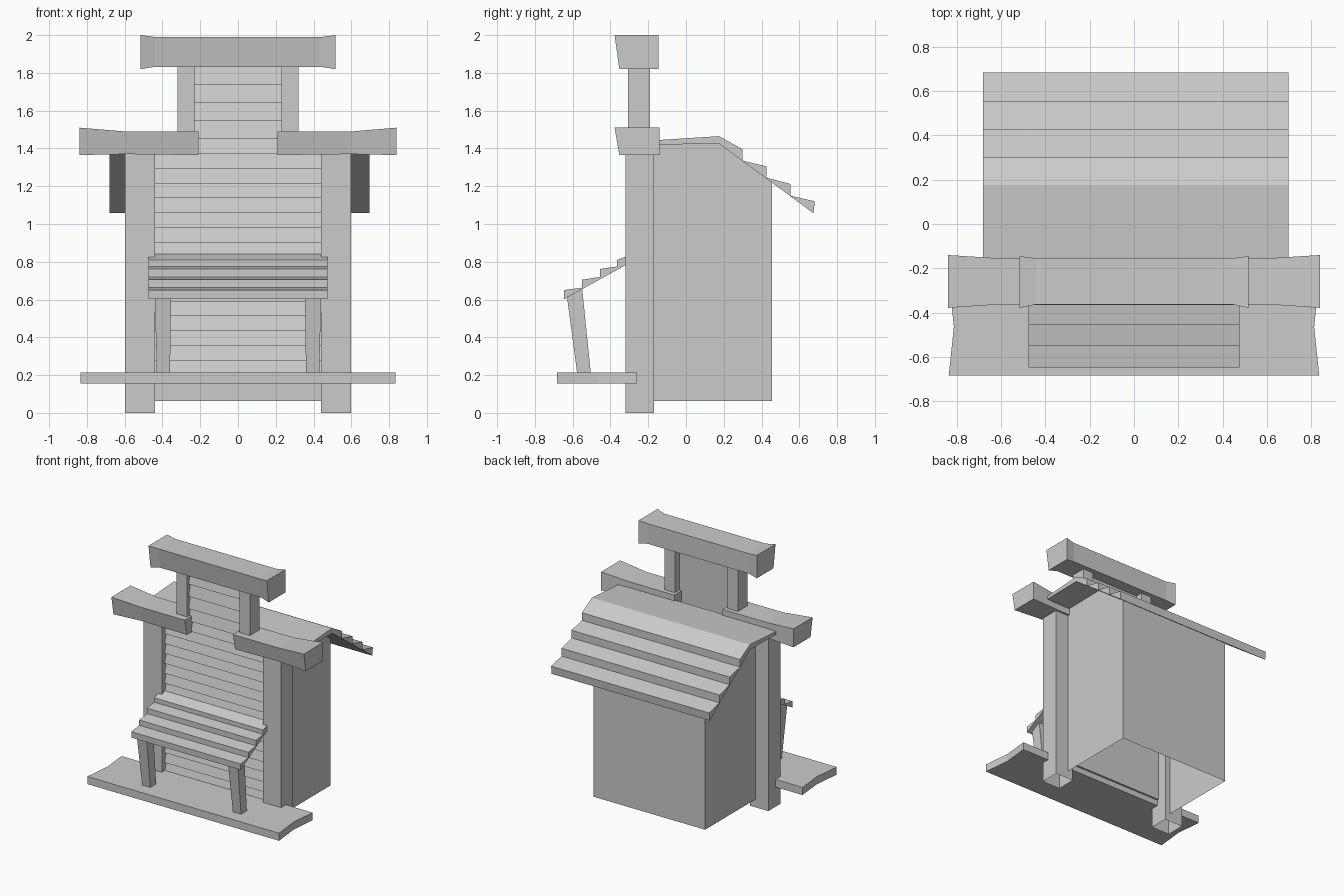
import bpy, bmesh

if "Cube" in bpy.data.objects:
    bpy.data.objects.remove(bpy.data.objects["Cube"])


def loft(name, sections, mirror=False, skip=None):
    """Skin rings of equal length, cap both ends; skip(centre) drops open faces."""
    bm = bmesh.new()
    rings = [[bm.verts.new(p) for p in s] for s in sections]
    n = len(rings[0])
    for a, b in zip(rings, rings[1:]):
        for i in range(n):
            j = (i + 1) % n
            bm.faces.new((a[i], a[j], b[j], b[i]))
    bm.faces.new(rings[0])
    bm.faces.new(rings[-1])
    bmesh.ops.recalc_face_normals(bm, faces=bm.faces)
    if skip:
        gone = [f for f in bm.faces if skip(f.calc_center_median())]
        bmesh.ops.delete(bm, geom=gone, context='FACES')
    me = bpy.data.meshes.new(name)
    bm.to_mesh(me)
    bm.free()
    ob = bpy.data.objects.new(name, me)
    bpy.context.collection.objects.link(ob)
    if mirror:
        mod = ob.modifiers.new("mirror", 'MIRROR')
        mod.use_mirror_merge = False
    return ob


def extrude_x(name, profile, x0, x1, **kw):
    """Extrude a (y, z) side profile from x0 to x1."""
    return loft(name, [[(x, y, z) for y, z in profile] for x in (x0, x1)], **kw)


def rect(y0, y1, z0, z1):
    return [(y0, z0), (y1, z0), (y1, z1), (y0, z1)]


def beam_section(x, front, back, z0, z1):
    """Beam cross-section whose front face leans outward at the top."""
    return [(x, front + 0.025, z0), (x, back, z0), (x, back, z1), (x, front, z1)]


def clapboard(name, half, z0, z1, count):
    """Stack of sloping boards with a small lip under each."""
    profile = [(-0.245, z0)]
    h = (z1 - z0) / count
    for i in range(count):
        profile += [(-0.285, z0 + i * h), (-0.262, z0 + (i + 1) * h)]
    profile.append((-0.245, z1))
    extrude_x(name, profile, -half, half)


# Posts (open at the bottom)
extrude_x("main_post", rect(-0.32, -0.17, 0, 1.39), 0.44, 0.598, mirror=True,
          skip=lambda c: c.z < 0.001)
extrude_x("upper_post", rect(-0.307, -0.19, 1.40, 1.85), 0.23, 0.32, mirror=True)

# Beams with flared ends
loft("top_beam", [beam_section(-0.515, -0.378, -0.145, 1.82, 2.0),
                  beam_section(-0.44, -0.362, -0.155, 1.832, 1.99),
                  beam_section(0.44, -0.362, -0.155, 1.832, 1.99),
                  beam_section(0.515, -0.378, -0.145, 1.82, 2.0)])
loft("middle_beam", [beam_section(0.21, -0.362, -0.155, 1.365, 1.49),
                     beam_section(0.60, -0.362, -0.155, 1.37, 1.49),
                     beam_section(0.838, -0.378, -0.14, 1.365, 1.51)], mirror=True)

# Clapboard front walls
clapboard("lower_front_boards", 0.445, 0.20, 1.45, 16)
clapboard("upper_front_boards", 0.235, 1.45, 1.835, 4)

# House body, open at the bottom and front
extrude_x("body", [(-0.18, 0.062), (0.455, 0.062), (0.455, 1.225),
                   (0.17, 1.43), (-0.18, 1.43)], -0.485, 0.485,
          skip=lambda c: c.z < 0.07 or c.y < -0.17)

# Stepped rear roof
extrude_x("roof", [(-0.17, 1.42), (-0.17, 1.443), (0.175, 1.465),
                   (0.30, 1.395), (0.30, 1.335), (0.427, 1.305), (0.427, 1.245),
                   (0.553, 1.212), (0.553, 1.15), (0.682, 1.12), (0.675, 1.057),
                   (0.175, 1.425)], -0.68, 0.697)

# Stepped porch awning
extrude_x("awning", [(-0.27, 0.81), (-0.27, 0.845), (-0.365, 0.81),
                     (-0.365, 0.775), (-0.455, 0.762), (-0.455, 0.72),
                     (-0.55, 0.705), (-0.55, 0.663), (-0.647, 0.65),
                     (-0.645, 0.602)], -0.475, 0.475)

# Slanted awning legs
loft("awning_leg", [
    [(0.36, -0.575, 0.20), (0.43, -0.575, 0.20), (0.43, -0.503, 0.20), (0.36, -0.503, 0.20)],
    [(0.355, -0.63, 0.615), (0.44, -0.63, 0.615), (0.44, -0.55, 0.66), (0.355, -0.55, 0.66)],
], mirror=True)

# Porch floor with notched ends
outline = [(-0.835, -0.682), (0.835, -0.682), (0.812, -0.465), (0.832, -0.26),
           (-0.832, -0.26), (-0.812, -0.465)]
loft("porch_floor", [[(x, y, z) for x, y in outline] for z in (0.155, 0.215)])
